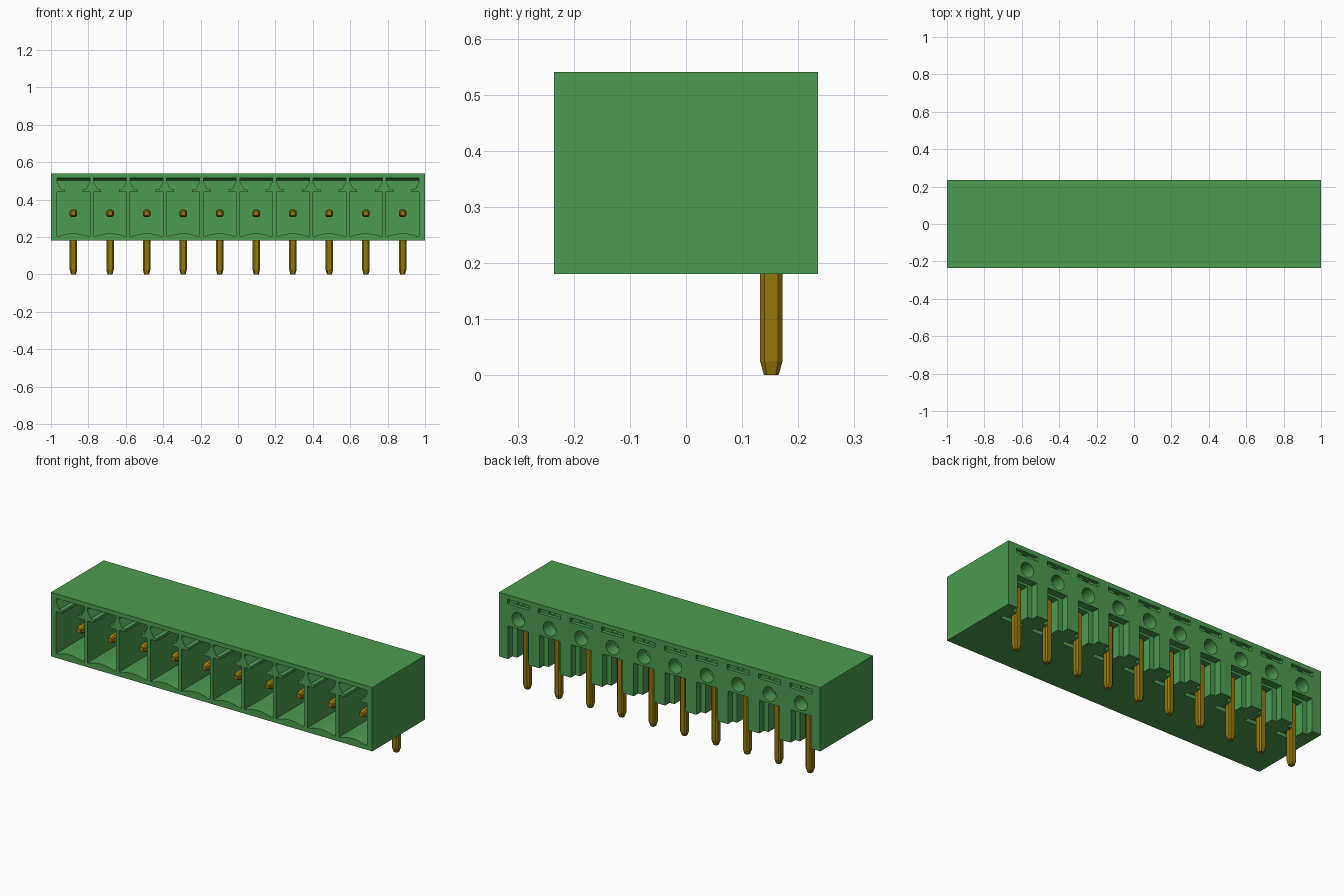
import bpy, bmesh, math

if "Cube" in bpy.data.objects:
    bpy.data.objects.remove(bpy.data.objects["Cube"])

COUNT, PITCH = 10, 0.1955
CELLS = [(i - (COUNT - 1) / 2) * PITCH for i in range(COUNT)]
PIN_Y, PIN_Z, PIN_R = 0.152, 0.326, 0.02


def material(name, rgb):
    m = bpy.data.materials.new(name)
    m.use_nodes = True
    m.diffuse_color = (*rgb, 1)
    m.node_tree.nodes["Principled BSDF"].inputs["Base Color"].default_value = (*rgb, 1)
    return m


GREEN = material("housing green", (0.075, 0.33, 0.085))
GOLD = material("pin gold", (0.30, 0.185, 0.004))


def make_object(name, bm, mat):
    bmesh.ops.recalc_face_normals(bm, faces=bm.faces)
    me = bpy.data.meshes.new(name)
    bm.to_mesh(me)
    bm.free()
    me.materials.append(mat)
    ob = bpy.data.objects.new(name, me)
    bpy.context.collection.objects.link(ob)
    return ob


def loft(bm, rings):
    """Skin a chain of equal-length point rings and cap both ends."""
    rows = [[bm.verts.new(p) for p in ring] for ring in rings]
    n = len(rows[0])
    for a, b in zip(rows, rows[1:]):
        for i in range(n):
            j = (i + 1) % n
            bm.faces.new((a[i], a[j], b[j], b[i]))
    bm.faces.new(rows[0])
    bm.faces.new(rows[-1][::-1])


def prism(bm, x, profile, y0, y1, end=None):
    """Extrude an x-z profile along y, optionally to a second profile."""
    loft(bm, [[(x + px, y0, pz) for px, pz in profile],
              [(x + px, y1, pz) for px, pz in (end or profile)]])


def rect(half, z0, z1):
    return [(-half, z0), (half, z0), (half, z1), (-half, z1)]


def cut(target, profile, y0, y1, end=None):
    """Remove the same prism from every cell of the housing."""
    bm = bmesh.new()
    for x in CELLS:
        prism(bm, x, profile, y0, y1, end)
    cutter = make_object("cutter", bm, GREEN)
    cutter.hide_render = True
    mod = target.modifiers.new("cut", 'BOOLEAN')
    mod.operation = 'DIFFERENCE'
    mod.solver = 'EXACT'
    mod.object = cutter
    bpy.context.view_layer.objects.active = target
    bpy.ops.object.modifier_apply(modifier=mod.name)
    bpy.data.objects.remove(cutter)


# Housing block
bm = bmesh.new()
prism(bm, 0, rect(1.0, 0.18, 0.54), -0.235, 0.235)
housing = make_object("housing", bm, GREEN)


# Front pockets: bowed floor, two side keys and a flared roof
def pocket(roof):
    floor = [(0.088, 0.204), (0.07, 0.207), (0.045, 0.214), (0.016, 0.219)]
    side = [(0.088, 0.44), (0.048, 0.44), (0.048, 0.455), (0.068, 0.458),
            (0.088, 0.498), (0.088, roof)]
    right = floor[::-1] + side
    return right + [(-x, z) for x, z in right[::-1]]


cut(housing, pocket(0.516), -0.26, 0.08, pocket(0.503))

# Rear latch slots with a deeper centre
cut(housing, rect(0.068, 0.489, 0.515), 0.215, 0.26)
cut(housing, rect(0.018, 0.494, 0.510), 0.19, 0.26)

# Rear round holes
circle = [(0.04 * math.cos(math.tau * i / 24), 0.418 + 0.04 * math.sin(math.tau * i / 24))
          for i in range(24)]
cut(housing, circle, 0.16, 0.26)

# Rear pin channels: shallow wide recess, deep slot and cross slit, open below
cut(housing, rect(0.063, 0.15, 0.365), 0.195, 0.26)
cut(housing, rect(0.034, 0.15, 0.352), 0.125, 0.26)
cut(housing, rect(0.064, 0.15, 0.20), 0.105, 0.128)


# Bent contact pins with chamfered edges and tapered ends
def section(r):
    c = r * 0.6
    return [(r, c), (c, r), (-c, r), (-r, c), (-r, -c), (-c, -r), (c, -r), (r, -c)]


for n, x in enumerate(CELLS, 1):
    bm = bmesh.new()
    rings = [[(x + a, y, PIN_Z + b) for a, b in section(r)]
             for y, r in ((-0.16, 0.012), (-0.135, PIN_R))]
    rings.append([(x + a, PIN_Y + b, PIN_Z + b) for a, b in section(PIN_R)])
    rings += [[(x + a, PIN_Y + b, z) for a, b in section(r)]
              for z, r in ((0.025, PIN_R), (0.0, 0.013))]
    loft(bm, rings)
    make_object(f"contact_pin_{n}", bm, GOLD)
